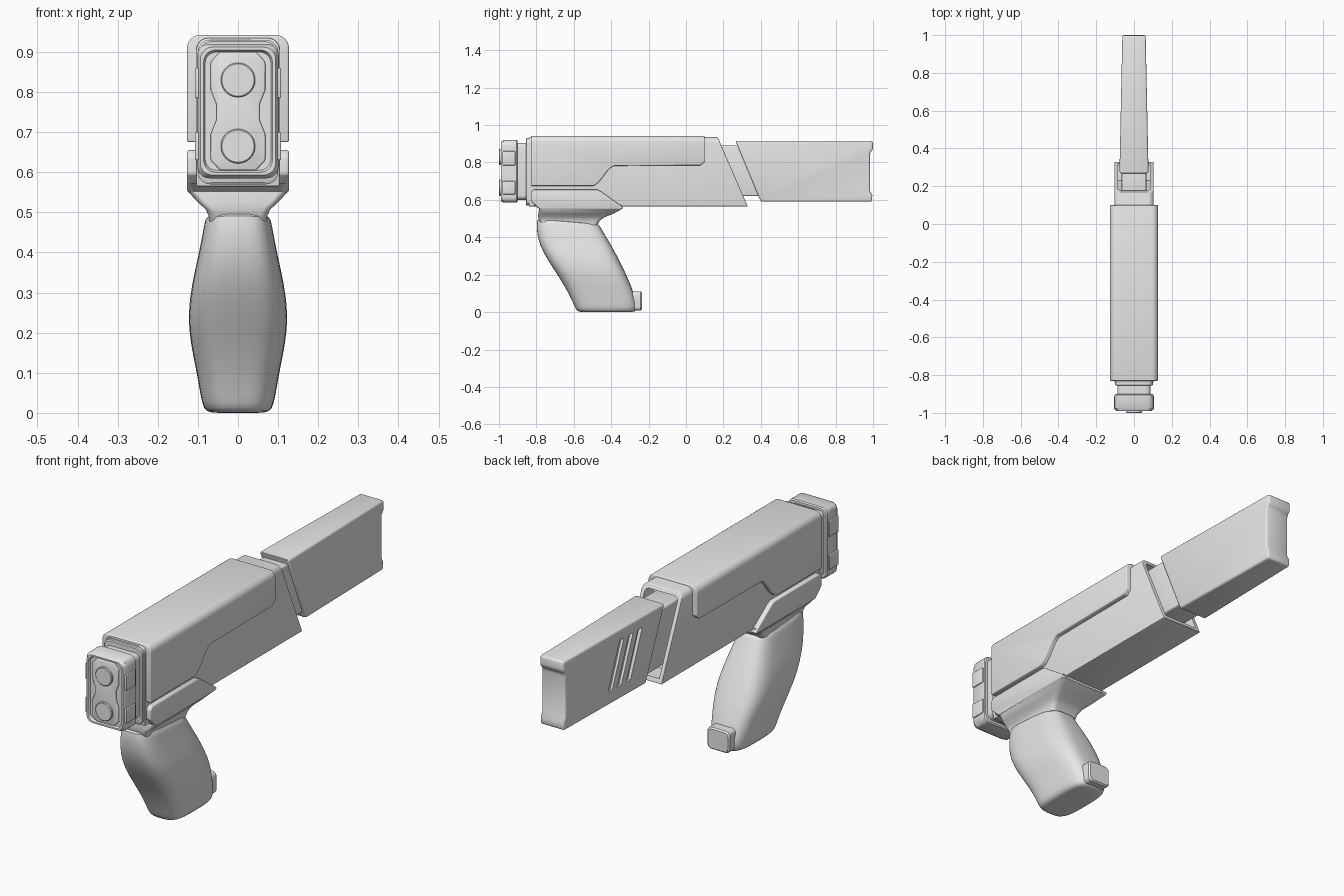
import bpy, bmesh, math

if "Cube" in bpy.data.objects:
    bpy.data.objects.remove(bpy.data.objects["Cube"], do_unlink=True)

grey = bpy.data.materials.new("plain_grey")
grey.use_nodes = True
grey.diffuse_color = (0.8, 0.8, 0.8, 1)
grey.node_tree.nodes["Principled BSDF"].inputs["Base Color"].default_value = (0.8, 0.8, 0.8, 1)


def activate(ob):
    bpy.ops.object.select_all(action="DESELECT")
    ob.select_set(True)
    bpy.context.view_layer.objects.active = ob


def finish(name, bm, bevel=0, subdiv=0):
    bmesh.ops.recalc_face_normals(bm, faces=bm.faces)
    mesh = bpy.data.meshes.new(name)
    bm.to_mesh(mesh)
    bm.free()
    mesh.materials.append(grey)
    ob = bpy.data.objects.new(name, mesh)
    bpy.context.collection.objects.link(ob)
    activate(ob)
    if bevel:
        mod = ob.modifiers.new("soft_edges", "BEVEL")
        mod.width, mod.segments, mod.angle_limit = bevel, 3, math.radians(35)
        bpy.ops.object.modifier_apply(modifier=mod.name)
    if subdiv:
        mod = ob.modifiers.new("smooth", "SUBSURF")
        mod.levels = mod.render_levels = subdiv
        bpy.ops.object.modifier_apply(modifier=mod.name)
    bpy.ops.object.shade_smooth_by_angle(angle=math.radians(35))
    return ob


def loft(name, rings, **kw):
    """Skin a list of equal-length point rings and cap both ends."""
    bm = bmesh.new()
    rows = [[bm.verts.new(p) for p in ring] for ring in rings]
    n = len(rows[0])
    for a, b in zip(rows, rows[1:]):
        for i in range(n):
            j = (i + 1) % n
            bm.faces.new((a[i], a[j], b[j], b[i]))
    bm.faces.new(rows[0])
    bm.faces.new(rows[-1])
    return finish(name, bm, **kw)


def side_prism(name, profile, x0, x1, round_top=0, **kw):
    """Extrude a (y, z) profile across x, optionally rounding the long top edges."""
    bm = bmesh.new()
    a, b = ([bm.verts.new((x, y, z)) for y, z in profile] for x in (x0, x1))
    n = len(profile)
    for i in range(n):
        j = (i + 1) % n
        bm.faces.new((a[i], a[j], b[j], b[i]))
    bm.faces.new(a)
    bm.faces.new(b)
    if round_top:
        top = max(z for y, z in profile)
        edges = [e for e in bm.edges if all(v.co.z > top - 0.001 for v in e.verts)
                 and abs(e.verts[0].co.x - e.verts[1].co.x) < 0.001]
        bmesh.ops.bevel(bm, geom=edges, offset=round_top, segments=6, profile=0.5, affect="EDGES")
    return finish(name, bm, **kw)


def cut(ob, cutter):
    cutter.hide_render = True
    activate(ob)
    mod = ob.modifiers.new("cut", "BOOLEAN")
    mod.operation, mod.object, mod.solver = "DIFFERENCE", cutter, "EXACT"
    bpy.ops.object.modifier_apply(modifier=mod.name)
    bpy.data.objects.remove(cutter, do_unlink=True)
    bpy.ops.object.shade_smooth_by_angle(angle=math.radians(35))


def round_rect(w, lo, hi, r, steps=5):
    """Rounded rectangle, half width w, from lo to hi on the second axis."""
    pts = []
    for k, (cx, cy) in enumerate(((w - r, hi - r), (r - w, hi - r), (r - w, lo + r), (w - r, lo + r))):
        for s in range(steps + 1):
            t = (k + s / steps) * math.pi / 2
            pts.append((cx + r * math.cos(t), cy + r * math.sin(t)))
    return pts


def along_y(rows):
    return [[(x, y, z) for x, z in round_rect(w, lo, hi, r)] for y, w, lo, hi, r in rows]


# Main body with a slanted, hollow rear end
body = side_prism("body", [(-0.84, 0.565), (0.33, 0.565), (0.17, 0.935), (-0.84, 0.935)],
                  -0.104, 0.104, round_top=0.03, bevel=0.003)
cut(body, side_prism("body_cutter", [(0.23, 0.585), (0.5, 0.585), (0.5, 0.915), (0.1, 0.915)],
                     -0.086, 0.086, round_top=0.02))

# Upper cover with a stepped lower edge
step = [(-0.5 + 0.12 * t, 0.675 + 0.107 * (3 * t * t - 2 * t ** 3)) for t in (i / 8 for i in range(9))]
side_prism("upper_cover", [(-0.83, 0.675)] + step + [(0.08, 0.785), (0.1, 0.805), (0.1, 0.942), (-0.83, 0.942)],
           -0.127, 0.127, round_top=0.032, bevel=0.005)

# Rear block, tapering to the back
inner = side_prism("rear_connector", [(0.12, 0.89), (0.31, 0.89), (0.42, 0.62), (0.23, 0.62)],
                   -0.065, 0.065, bevel=0.008)
rear = side_prism("rear_block", [(0.265, 0.915), (0.998, 0.915), (1.0, 0.87), (0.983, 0.85), (0.983, 0.65),
                                 (0.996, 0.625), (0.994, 0.59), (0.4, 0.59)],
                  -0.077, 0.077, bevel=0.01)
for v in rear.data.vertices:
    v.co.x *= 1 - 0.2 * (v.co.y - 0.27) / 0.73

# Three slanted slots on the right side of the rear block
for i in range(3):
    y = 0.43 + 0.066 * i
    cut(rear, side_prism("slot_cutter", [(y, 0.865), (y + 0.03, 0.865), (y + 0.115, 0.65), (y + 0.085, 0.65)],
                         -0.1, -0.058))

# Front flange, neck and muzzle head
loft("front_flange", along_y([(-0.83, 0.1, 0.57, 0.93, 0.03), (-0.852, 0.1, 0.57, 0.93, 0.03),
                              (-0.856, 0.096, 0.575, 0.926, 0.03)]))
loft("muzzle_neck", along_y([(-0.84, 0.088, 0.6, 0.905, 0.025), (-0.91, 0.088, 0.6, 0.905, 0.025)]))
loft("muzzle_head", along_y([(-0.9, 0.098, 0.59, 0.915, 0.03), (-0.905, 0.102, 0.585, 0.92, 0.03),
                             (-0.975, 0.102, 0.585, 0.92, 0.03), (-0.99, 0.094, 0.593, 0.912, 0.03),
                             (-0.99, 0.086, 0.6, 0.905, 0.03), (-0.98, 0.082, 0.605, 0.9, 0.028)]))
for side in (-1, 1):
    for lo, hi in ((0.63, 0.7), (0.785, 0.86)):
        side_prism("muzzle_side_pad", [(-0.982, lo), (-0.912, lo), (-0.912, hi), (-0.982, hi)],
                   side * 0.095, side * 0.107, bevel=0.003)

# Waisted face plate carrying two round lenses
half = [(0.045, 0.9), (0.068, 0.875), (0.068, 0.805), (0.054, 0.77),
        (0.054, 0.73), (0.068, 0.695), (0.068, 0.63), (0.045, 0.605)]
outline = half + [(-x, z) for x, z in reversed(half)]
loft("face_plate", [[(x, y, z) for x, z in outline] for y in (-0.97, -0.989)], bevel=0.004)
for z in (0.665, 0.83):
    rings = [[(r * math.cos(a), y, z + r * math.sin(a)) for a in (i * math.tau / 40 for i in range(40))]
             for y, r in ((-0.98, 0.043), (-0.997, 0.043), (-1.0, 0.04))]
    loft("lens", rings)

# Saddle joining body and grip: two cheeks and a funnel
for name, side in (("right", -1), ("left", 1)):
    side_prism(name + "_saddle_cheek", [(-0.83, 0.64), (-0.815, 0.655), (-0.475, 0.655), (-0.455, 0.645),
                                        (-0.335, 0.56), (-0.345, 0.55), (-0.78, 0.55), (-0.83, 0.595)],
               side * 0.1, side * 0.127, bevel=0.005)
funnel = [(0.572, 0.125, -0.815, -0.345), (0.552, 0.125, -0.785, -0.34), (0.525, 0.1, -0.79, -0.39),
          (0.507, 0.08, -0.79, -0.435), (0.49, 0.073, -0.785, -0.46), (0.465, 0.07, -0.77, -0.475)]
loft("saddle_funnel", [[(x, y, z) for x, y in round_rect(w, lo, hi, 0.02)] for z, w, lo, hi in funnel])


# Grip: swept sections with a flat front and bulging sides
def grip_ring(z, w, y0, y1, tilt):
    ring = []
    for i in range(32):
        a = math.tau * i / 32
        c, s = math.cos(a), math.sin(a)
        u = math.copysign(abs(s) ** 0.55, s)
        x = w * math.copysign(abs(c) ** 0.6, c)
        ring.append((x, (y0 + y1) / 2 + u * (y1 - y0) / 2, z - tilt * u))
    return ring


grip = [(0.484, 0.06, -0.75, -0.5, 0.012), (0.485, 0.08, -0.795, -0.465, 0.014), (0.472, 0.084, -0.8, -0.46, 0.014),
        (0.4, 0.097, -0.797, -0.425, 0), (0.32, 0.116, -0.765, -0.378, 0), (0.24, 0.126, -0.715, -0.338, 0),
        (0.17, 0.118, -0.668, -0.305, 0), (0.1, 0.103, -0.628, -0.278, 0), (0.045, 0.094, -0.602, -0.262, 0),
        (0.008, 0.086, -0.587, -0.262, 0), (0.0, 0.07, -0.57, -0.28, 0), (0.0, 0.03, -0.5, -0.34, 0)]
loft("grip", [grip_ring(*row) for row in grip], subdiv=1)

# Heel tab at the bottom rear of the grip
loft("heel_tab", along_y([(-0.33, 0.058, 0.008, 0.11, 0.02), (-0.243, 0.058, 0.008, 0.11, 0.02),
                          (-0.236, 0.052, 0.014, 0.104, 0.018)]))
